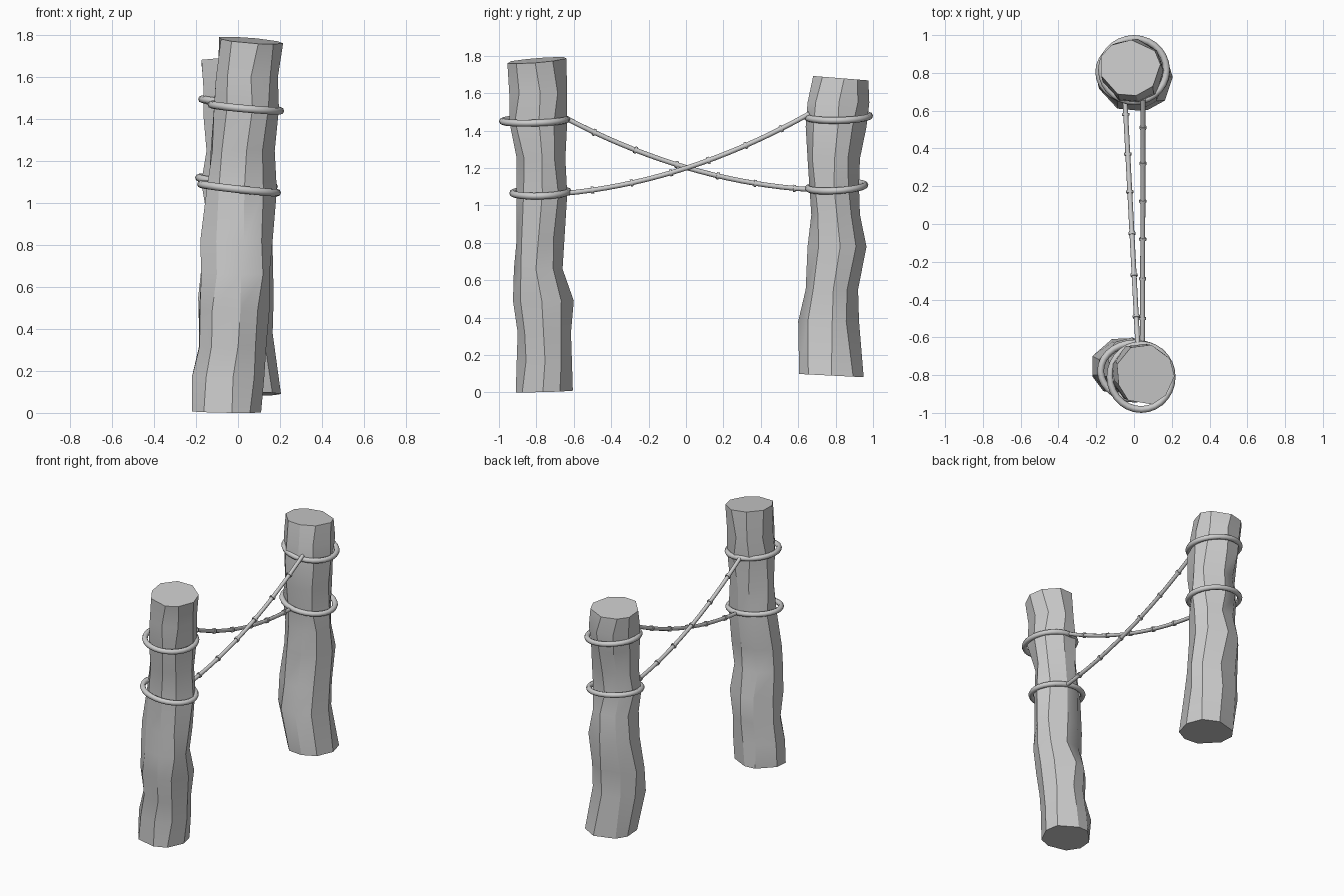
import bpy, bmesh, math, random
from mathutils import Vector

if "Cube" in bpy.data.objects:
    bpy.data.objects.remove(bpy.data.objects["Cube"])

random.seed(7)


def link_mesh(name, bm, angle=30):
    bmesh.ops.recalc_face_normals(bm, faces=bm.faces)
    me = bpy.data.meshes.new(name)
    bm.to_mesh(me)
    bm.free()
    ob = bpy.data.objects.new(name, me)
    bpy.context.collection.objects.link(ob)
    bpy.ops.object.select_all(action='DESELECT')
    ob.select_set(True)
    bpy.context.view_layer.objects.active = ob
    bpy.ops.object.shade_smooth_by_angle(angle=math.radians(angle))
    return ob


def add_tube(bm, pts, radius, cyclic=False, sides=8):
    """Sweep a round section along points."""
    n, rings = len(pts), []
    for i, p in enumerate(pts):
        a = pts[i - 1] if i or cyclic else p
        b = pts[(i + 1) % n] if i < n - 1 or cyclic else p
        t = (b - a).normalized()
        u = (Vector((0, 0, 1)) - t * t.z).normalized()
        w = t.cross(u)
        rings.append([bm.verts.new(p + radius * (u * math.cos(k) + w * math.sin(k)))
                      for k in (2 * math.pi * j / sides for j in range(sides))])
    for i in range(n if cyclic else n - 1):
        r, s = rings[i], rings[(i + 1) % n]
        for j in range(sides):
            k = (j + 1) % sides
            bm.faces.new((r[j], r[k], s[k], s[j]))
    if not cyclic:
        bm.faces.new(rings[0])
        bm.faces.new(rings[-1])


def make_post(name, levels, sides=9):
    """Rough log: each level is z, x range, y range, slope in x, slope in y."""
    bm = bmesh.new()
    rings = []
    base = [2 * math.pi * (j + random.uniform(-.15, .15)) / sides for j in range(sides)]
    for z, x0, x1, y0, y1, sx, sy in levels:
        raw = []
        for a in base:
            a += random.uniform(-.08, .08)
            r = random.uniform(.95, 1.04)
            raw.append((r * math.cos(a), r * math.sin(a)))
        lo = [min(p[k] for p in raw) for k in (0, 1)]
        hi = [max(p[k] for p in raw) for k in (0, 1)]
        ring = []
        for px, py in raw:
            x = x0 + (x1 - x0) * (px - lo[0]) / (hi[0] - lo[0])
            y = y0 + (y1 - y0) * (py - lo[1]) / (hi[1] - lo[1])
            dz = sx * (x - (x0 + x1) / 2) + sy * (y - (y0 + y1) / 2)
            ring.append(bm.verts.new((x, y, max(0, z + dz))))
        rings.append(ring)
    for r, s in zip(rings, rings[1:]):
        for j in range(sides):
            k = (j + 1) % sides
            bm.faces.new((r[j], r[k], s[k], s[j]))
    bm.faces.new(rings[0])
    bm.faces.new(rings[-1])
    return link_mesh(name, bm)


# Two leaning log posts
make_post("front_post", [
    (0.005, -.22, .11, -.91, -.605, -.02, .03),
    (0.17, -.22, .125, -.905, -.61, 0, 0),
    (0.32, -.185, .135, -.90, -.615, 0, 0),
    (0.49, -.185, .15, -.925, -.60, 0, 0),
    (0.66, -.175, .15, -.92, -.66, 0, 0),
    (0.82, -.18, .165, -.905, -.65, 0, 0),
    (1.06, -.15, .185, -.905, -.635, 0, 0),
    (1.25, -.13, .175, -.905, -.645, 0, 0),
    (1.45, -.115, .195, -.945, -.635, 0, 0),
    (1.60, -.105, .19, -.945, -.635, 0, 0),
    (1.775, -.09, .215, -.955, -.64, -.08, .08)])
make_post("back_post", [
    (0.09, -.13, .205, .605, .95, 0, -.05),
    (0.38, -.185, .165, .60, .925, 0, 0),
    (0.55, -.19, .17, .64, .92, 0, 0),
    (0.78, -.165, .165, .65, .965, 0, 0),
    (0.95, -.15, .16, .67, .93, 0, 0),
    (1.10, -.175, .165, .66, .925, 0, 0),
    (1.25, -.15, .155, .65, .93, 0, 0),
    (1.42, -.165, .16, .64, .965, 0, 0),
    (1.55, -.165, .155, .65, .98, 0, 0),
    (1.68, -.175, .14, .68, .975, 0, -.08)])


# Rope loops tied round the posts
def make_loop(name, z, x0, x1, y0, y1, sx, sy, r=.018):
    cx, cy = (x0 + x1) / 2, (y0 + y1) / 2
    pts = []
    for i in range(28):
        a = 2 * math.pi * i / 28
        dx = ((x1 - x0) / 2 - r) * math.cos(a)
        dy = ((y1 - y0) / 2 - r) * math.sin(a)
        pts.append(Vector((cx + dx, cy + dy, z + sx * dx + sy * dy)))
    bm = bmesh.new()
    add_tube(bm, pts, r, cyclic=True)
    link_mesh(name, bm, 60)


make_loop("front_upper_loop", 1.455, -.145, .22, -1.0, -.62, -.09, .03)
make_loop("front_lower_loop", 1.07, -.195, .205, -.945, -.612, -.11, .03)
make_loop("back_upper_loop", 1.475, -.19, .19, .63, 1.0, -.12, .02)
make_loop("back_lower_loop", 1.10, -.205, .19, .635, .975, -.12, .06)


# Sagging crossed ropes, ridged with small bands
def make_rope(name, xa, xb, za, zb, sag, bands, r=.013):
    def at(y):
        t = (y + .64) / 1.3
        return Vector((xa + (xb - xa) * t, y,
                       za + (zb - za) * t - 4 * sag * t * (1 - t)))
    bm = bmesh.new()
    add_tube(bm, [at(-.64 + 1.3 * i / 18) for i in range(19)], r)
    for y in bands:
        d = (at(y + .01) - at(y - .01)).normalized()
        add_tube(bm, [at(y) - d * .007, at(y) + d * .007], r + .006)
    link_mesh(name, bm, 50)


make_rope("falling_rope", .02, -.048, 1.465, 1.085, .075,
          [-.49, -.27, -.05, .17, .37, .58])
make_rope("rising_rope", .045, .048, 1.065, 1.49, .075,
          [-.5, -.29, -.08, .12, .32, .51])
